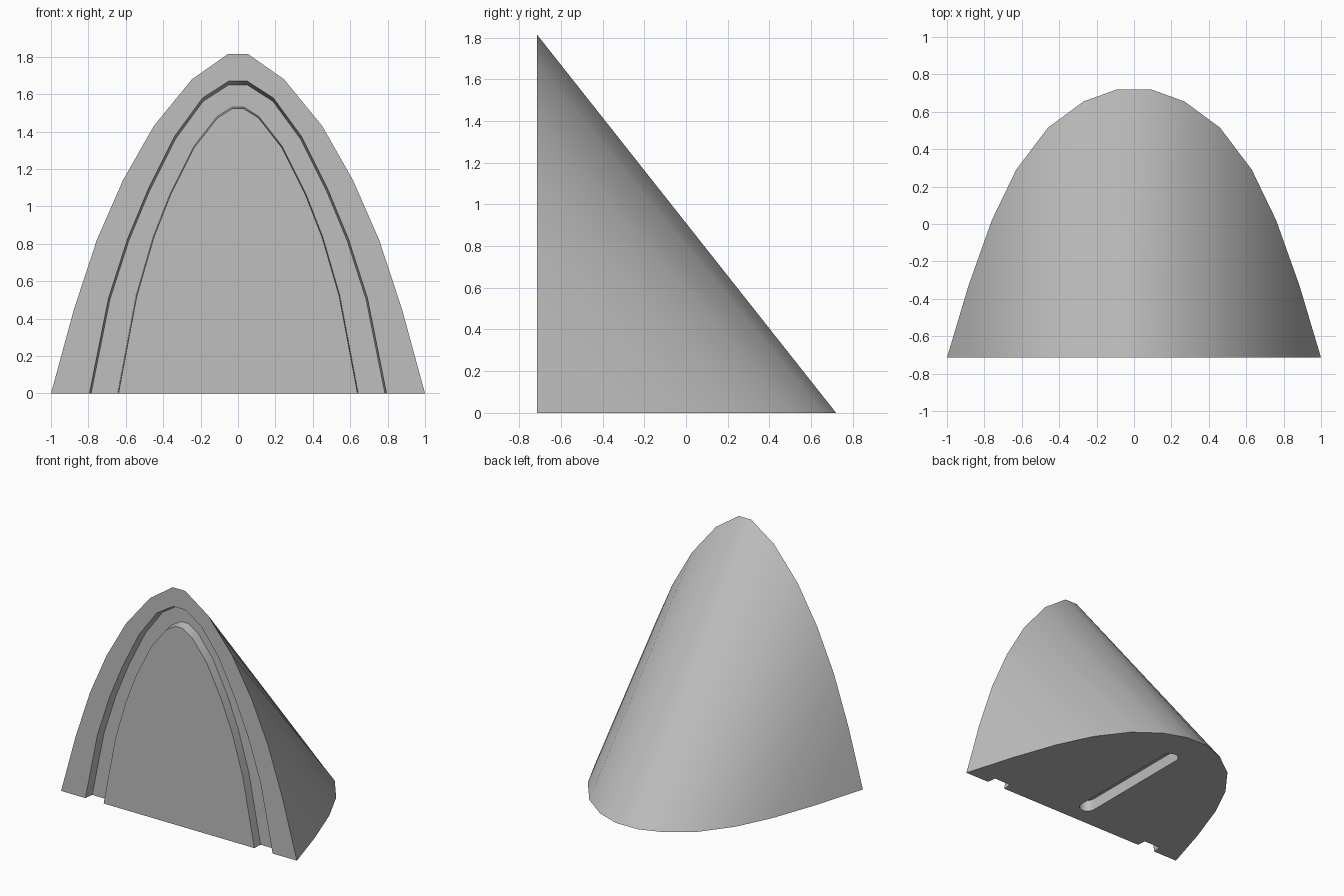
import bpy, bmesh, math

cube = bpy.data.objects.get("Cube")
if cube:
    bpy.data.objects.remove(cube, do_unlink=True)

FRONT = -0.715

grey = bpy.data.materials.new("plain_grey")
grey.use_nodes = True
grey.diffuse_color = (0.52, 0.52, 0.52, 1)
grey.node_tree.nodes["Principled BSDF"].inputs["Base Color"].default_value = (0.52, 0.52, 0.52, 1)


def arch(half):
    """Mirror the right half of an arch into a full chain, right to left."""
    return half + [(-x, z) for x, z in reversed(half)]


def scaled(chain, k):
    return [(x * k, z * k) for x, z in chain]


def make_object(name, bm):
    bmesh.ops.remove_doubles(bm, verts=bm.verts, dist=0.0001)
    bmesh.ops.recalc_face_normals(bm, faces=bm.faces)
    mesh = bpy.data.meshes.new(name)
    bm.to_mesh(mesh)
    bm.free()
    obj = bpy.data.objects.new(name, mesh)
    bpy.context.collection.objects.link(obj)
    mesh.materials.append(grey)
    return obj


def loft(name, ring_a, ring_b):
    """Solid between two matching outlines; shared corners become triangles."""
    bm = bmesh.new()
    count = len(ring_a)
    a = [bm.verts.new(p) for p in ring_a]
    b = [v if p == q else bm.verts.new(q) for v, p, q in zip(a, ring_a, ring_b)]
    bm.faces.new(a)
    bm.faces.new(b)
    for i in range(count):
        j = (i + 1) % count
        corners = list(dict.fromkeys((a[i], a[j], b[j], b[i])))
        if len(corners) > 2:
            bm.faces.new(corners)
    return make_object(name, bm)


# Wedge body: upright arch at the front running down to an arch on the ground
front_arch = arch([(1, 0), (.877, .45), (.755, .82), (.615, 1.14),
                   (.45, 1.43), (.246, 1.68), (.053, 1.815)])
base_arch = arch([(1, FRONT), (.885, -.33), (.76, .02), (.63, .29),
                  (.46, .515), (.27, .655), (.09, .72)])
body = loft("wedge_body", [(x, FRONT, z) for x, z in front_arch],
            [(x, y, 0) for x, y in base_arch])

# Arched groove cutter with slightly tapered walls
outer = arch([(.82, -.1), (.797, 0), (.695, .51), (.592, .83), (.48, 1.1),
              (.34, 1.38), (.19, 1.585), (.05, 1.675)])
inner = arch([(.66, -.1), (.638, 0), (.54, .52), (.45, .83), (.36, 1.06),
              (.235, 1.31), (.11, 1.47), (.03, 1.52)])
open_ring = outer + inner[::-1]
floor_ring = scaled(outer, .985) + scaled(inner, 1.008)[::-1]
groove = loft("groove_cutter", [(x, FRONT - .02, z) for x, z in open_ring],
              [(x, FRONT + .07, z) for x, z in floor_ring])

# Round-ended slot cutter for the underside
radius, slot_start, slot_end, steps = .06, -.53, .41, 12
outline = []
for centre, turn in ((slot_end, 0), (slot_start, math.pi)):
    for i in range(steps + 1):
        ang = turn + math.pi * i / steps
        outline.append((radius * math.cos(ang), centre + radius * math.sin(ang)))
slot = loft("slot_cutter", [(x, y, -.05) for x, y in outline],
            [(x, y, .09) for x, y in outline])

# Cut the groove and slot, then smooth the curved back
bpy.ops.object.select_all(action='DESELECT')
bpy.context.view_layer.objects.active = body
body.select_set(True)
for cutter in (groove, slot):
    cutter.hide_render = True
    mod = body.modifiers.new(cutter.name, 'BOOLEAN')
    mod.operation = 'DIFFERENCE'
    mod.solver = 'EXACT'
    mod.object = cutter
    bpy.ops.object.modifier_apply(modifier=mod.name)
    bpy.data.objects.remove(cutter, do_unlink=True)
bpy.ops.object.shade_smooth_by_angle(angle=math.radians(35))
